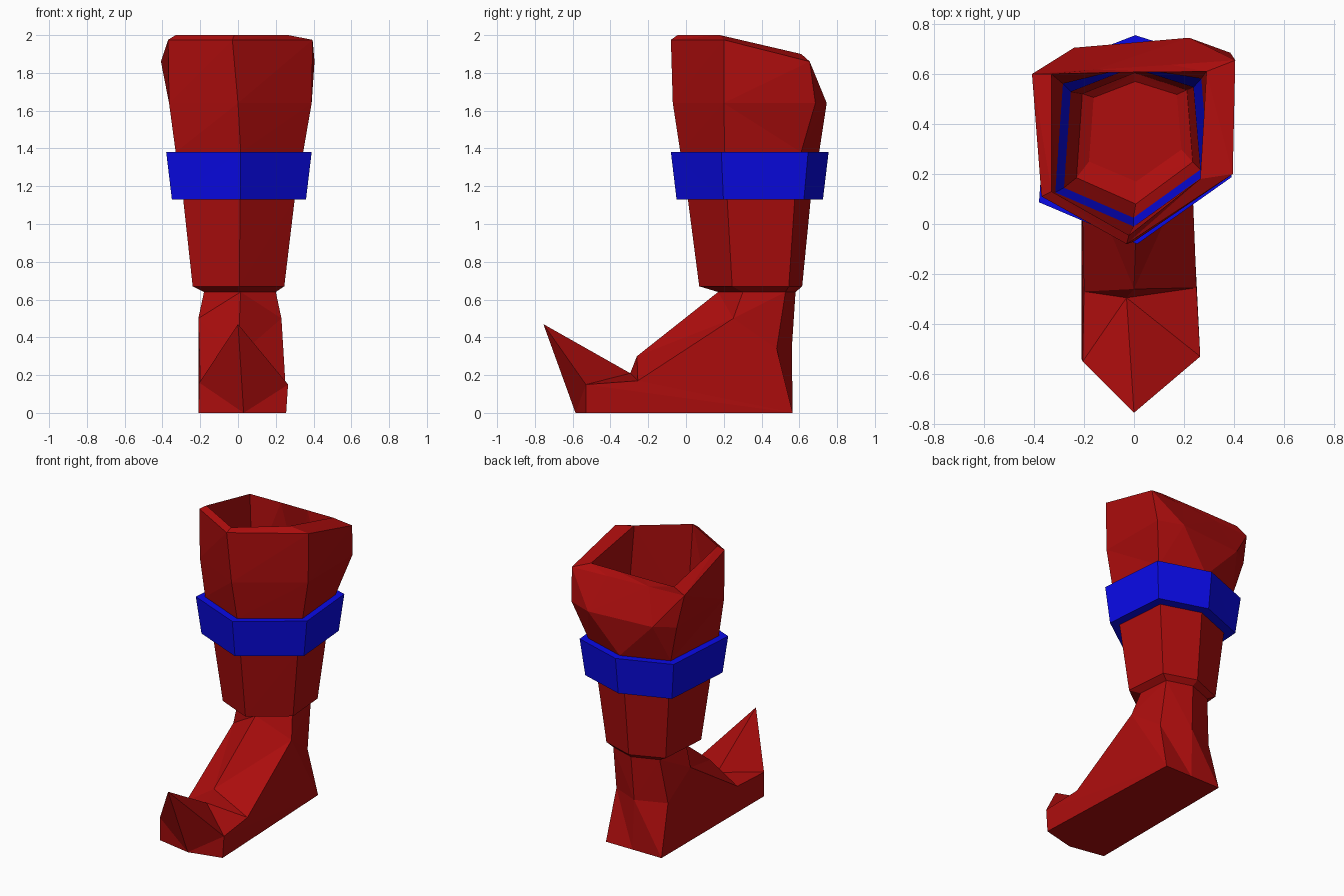
import bpy, bmesh

if "Cube" in bpy.data.objects:
    bpy.data.objects.remove(bpy.data.objects["Cube"])


def material(name, rgb):
    m = bpy.data.materials.new(name)
    m.diffuse_color = (*rgb, 1)
    m.use_nodes = True
    m.node_tree.nodes["Principled BSDF"].inputs["Base Color"].default_value = m.diffuse_color
    return m


RED = material("red_leather", (0.42, 0.004, 0.004))
BLUE = material("blue_band", (0.003, 0.003, 0.8))

# Uneven hexagon in unit bounds: front, right front, right back, back, left back, left front
HEX = [(.51, 0), (1, .32), (.95, .87), (.5, 1), (.05, .84), (0, .2)]


def hex_ring(z, x0, x1, y0, y1):
    return [(x0 + u * (x1 - x0), y0 + v * (y1 - y0), z) for u, v in HEX]


def split_back(ring):
    """Double the back point so a hexagon joins seven-sided rings."""
    return ring[:4] + ring[3:]


def loft(name, rings, mat, loop=False):
    """Skin rings of equal count; cap the ends or close into a hollow ring."""
    bm = bmesh.new()
    vs = [[bm.verts.new(p) for p in r] for r in rings]
    n = len(rings[0])
    pairs = list(zip(vs, vs[1:])) + ([(vs[-1], vs[0])] if loop else [])
    for a, b in pairs:
        for i in range(n):
            j = (i + 1) % n
            bm.faces.new((a[i], a[j], b[j], b[i]))
    if not loop:
        bm.faces.new(vs[0])
        bm.faces.new(vs[-1])
    bmesh.ops.remove_doubles(bm, verts=bm.verts[:], dist=0.0005)
    bmesh.ops.triangulate(bm, faces=bm.faces[:], quad_method='SHORT_EDGE')
    bmesh.ops.recalc_face_normals(bm, faces=bm.faces[:])
    me = bpy.data.meshes.new(name)
    bm.to_mesh(me)
    bm.free()
    me.materials.append(mat)
    ob = bpy.data.objects.new(name, me)
    bpy.context.collection.objects.link(ob)
    return ob


# Foot: ankle, instep, dip, curled toe, sole
heel = [(.21, .565, 0), (.01, .565, 0), (-.21, .565, 0)]
loft("foot", [
    hex_ring(.64, -.18, .20, .17, .58),
    [(0, -.26, .30), (.23, .25, .50), (.19, .48, .34),
     (0, .56, .34), (-.20, .48, .34), (-.21, .25, .50)],
    [(-.03, -.295, .21), (.25, -.255, .17), *heel, (-.20, -.27, .17)],
    [(0, -.755, .47), (.265, -.53, .15), *heel, (-.205, -.55, .16)],
    [(.03, -.585, 0), (.255, -.53, 0), *heel, (-.21, -.54, 0)],
], RED)

# Lower shaft: inner floor, inner wall, rim, outer wall, ankle lip
loft("lower_shaft", [
    hex_ring(.65, -.18, .19, .17, .57),
    hex_ring(.675, -.23, .235, .08, .605),
    hex_ring(1.13, -.28, .265, .025, .625),
    hex_ring(1.13, -.29, .30, .01, .66),
    hex_ring(.67, -.24, .245, .07, .615),
    hex_ring(.64, -.18, .20, .17, .58),
], RED)

# Band around the calf
loft("band", [
    hex_ring(1.38, -.38, .39, -.08, .755),
    hex_ring(1.13, -.35, .36, -.05, .725),
    hex_ring(1.13, -.28, .265, .025, .625),
    hex_ring(1.38, -.315, .30, -.01, .67),
], BLUE, loop=True)

# Flared cuff with a sloping rim and flat back
loft("cuff", [
    split_back(hex_ring(1.38, -.33, .345, -.03, .705)),
    [(x, y, 1.64) for x, y in [(0, -.07), (.39, .20), (.385, .685), (.22, .745),
                               (-.24, .705), (-.365, .62), (-.365, .11)]],
    [(-.03, -.08, 1.975), (.395, .20, 1.975), (.405, .655, 1.86), (.15, .637, 1.86),
     (-.15, .618, 1.86), (-.408, .60, 1.86), (-.37, .11, 1.975)],
    [(-.02, -.045, 2), (.265, .18, 2), (.29, .61, 1.90), (.1, .608, 1.90),
     (-.1, .606, 1.90), (-.33, .6, 1.90), (-.33, .13, 2)],
    split_back(hex_ring(1.38, -.315, .30, -.01, .67)),
], RED, loop=True)
